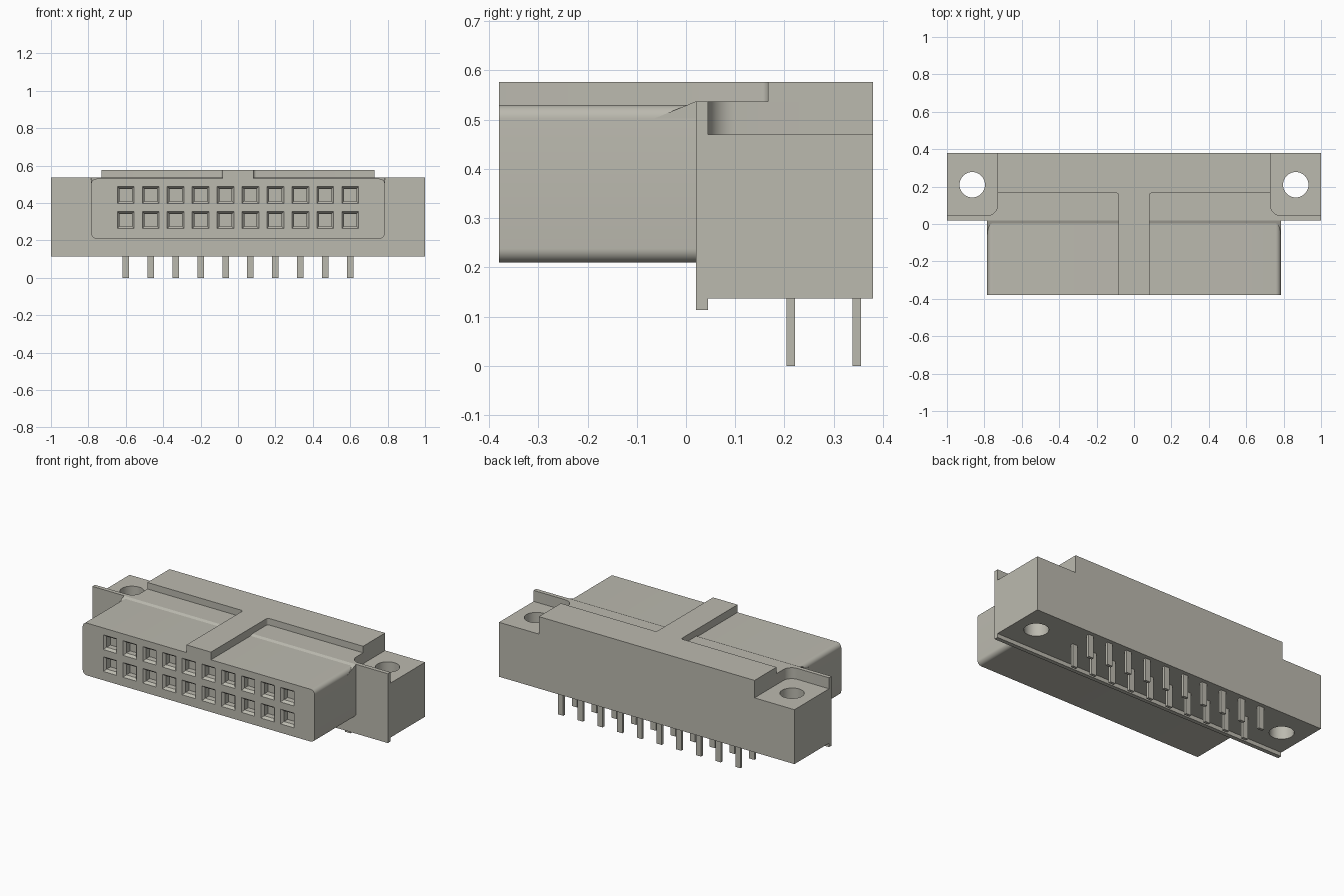
import bpy
import bmesh
import math
from mathutils import Vector

cube = bpy.data.objects.get("Cube")
if cube:
    bpy.data.objects.remove(cube, do_unlink=True)

plastic = bpy.data.materials.new("warm_grey_plastic")
plastic.use_nodes = True
GREY = (0.50, 0.49, 0.43, 1.0)
plastic.diffuse_color = GREY
plastic.node_tree.nodes["Principled BSDF"].inputs["Base Color"].default_value = GREY


def finish(bm, name):
    """Turn a bmesh into an object with consistent outward normals."""
    bmesh.ops.recalc_face_normals(bm, faces=bm.faces[:])
    mesh = bpy.data.meshes.new(name)
    bm.to_mesh(mesh)
    bm.free()
    mesh.materials.append(plastic)
    obj = bpy.data.objects.new(name, mesh)
    bpy.context.scene.collection.objects.link(obj)
    return obj


def add_loft(bm, rings):
    """Skin a closed solid through rings of equal length."""
    loops = [[bm.verts.new(p) for p in ring] for ring in rings]
    n = len(loops[0])
    for a, b in zip(loops, loops[1:]):
        for i in range(n):
            j = (i + 1) % n
            bm.faces.new((a[i], a[j], b[j], b[i]))
    bm.faces.new(loops[0][::-1])
    bm.faces.new(loops[-1])


def prism(name, points, axis, lo, hi):
    """Extrude a 2D profile along axis 0, 1 or 2."""
    def place(p, t):
        v = list(p)
        v.insert(axis, t)
        return Vector(v)
    bm = bmesh.new()
    add_loft(bm, [[place(p, t) for p in points] for t in (lo, hi)])
    return finish(bm, name)


def arc(cx, cy, r, a0, a1, steps=8):
    return [(cx + r * math.cos(math.radians(a0 + (a1 - a0) * i / steps)),
             cy + r * math.sin(math.radians(a0 + (a1 - a0) * i / steps)))
            for i in range(steps + 1)]


def cut(target, cutter):
    mod = target.modifiers.new("cut", 'BOOLEAN')
    mod.operation = 'DIFFERENCE'
    mod.solver = 'EXACT'
    mod.object = cutter
    bpy.context.view_layer.objects.active = target
    bpy.ops.object.modifier_apply(modifier=mod.name)
    bpy.data.objects.remove(cutter, do_unlink=True)


def smooth(obj):
    bpy.ops.object.select_all(action='DESELECT')
    obj.select_set(True)
    bpy.context.view_layer.objects.active = obj
    bpy.ops.object.shade_smooth_by_angle(angle=math.radians(25))


# Rear housing with the thin front flange and its bottom lip
housing = prism("housing", [(0.02, 0.113), (0.045, 0.113), (0.045, 0.137),
                            (0.38, 0.137), (0.38, 0.537), (0.02, 0.537)], 0, -1, 1)

# Lowered mounting ears with a rounded inner corner, and their screw holes
for s in (-1, 1):
    corner = arc(0.785, 0.10, 0.055, 180, 270)
    outline = [(1.1, 0.5), (0.73, 0.5)] + corner + [(1.1, 0.045)]
    cut(housing, prism("ear_cutter", [(s * x, y) for x, y in outline], 2, 0.47, 0.7))
    cut(housing, prism("hole_cutter", arc(s * 0.865, 0.21, 0.068, 0, 360, 40)[:-1],
                       2, 0.0, 0.8))
smooth(housing)

# Raised T-shaped ridge on top, with small fillets at the inner corners
half = [(0.083, -0.38)] + arc(0.098, 0.152, 0.015, 180, 90, 5) + \
       [(0.73, 0.167), (0.73, 0.38)]
ridge = prism("top_ridge", half + [(-x, y) for x, y in reversed(half)], 2, 0.53, 0.577)
smooth(ridge)

# Front shroud with rounded long edges
X, ZB, ZT, R = 0.785, 0.21, 0.53, 0.028
outline = (arc(X - R, ZT - R, R, 0, 90) + arc(-X + R, ZT - R, R, 90, 180)
           + arc(-X + R, ZB + R, R, 180, 270) + arc(X - R, ZB + R, R, 270, 360))
shroud = prism("shroud", outline, 1, -0.38, 0.02)

# Two rows of ten chamfered contact sockets
COLUMNS = [-0.6 + i * 1.2 / 9 for i in range(10)]
bm = bmesh.new()
for x in COLUMNS:
    for z in (0.309, 0.443):
        add_loft(bm, [[(x + a * h, y, z + b * h)
                       for a, b in ((-1, -1), (1, -1), (1, 1), (-1, 1))]
                      for y, h in ((-0.39, 0.053), (-0.365, 0.033), (-0.33, 0.033))])
cut(shroud, finish(bm, "socket_cutter"))
smooth(shroud)

# Sloped transition from the shroud up to the flange
prism("shroud_ramp", [(-0.07, 0.50), (0.02, 0.537), (0.02, 0.50)], 0, -X, X)

# Two rows of flat solder pins
for row, y in (("front", 0.213), ("rear", 0.347)):
    bm = bmesh.new()
    for x in COLUMNS:
        add_loft(bm, [[(x + a * 0.0175, y + b * 0.0085, z)
                       for a, b in ((-1, -1), (1, -1), (1, 1), (-1, 1))]
                      for z in (0.0, 0.15)])
    finish(bm, row + "_pins")
